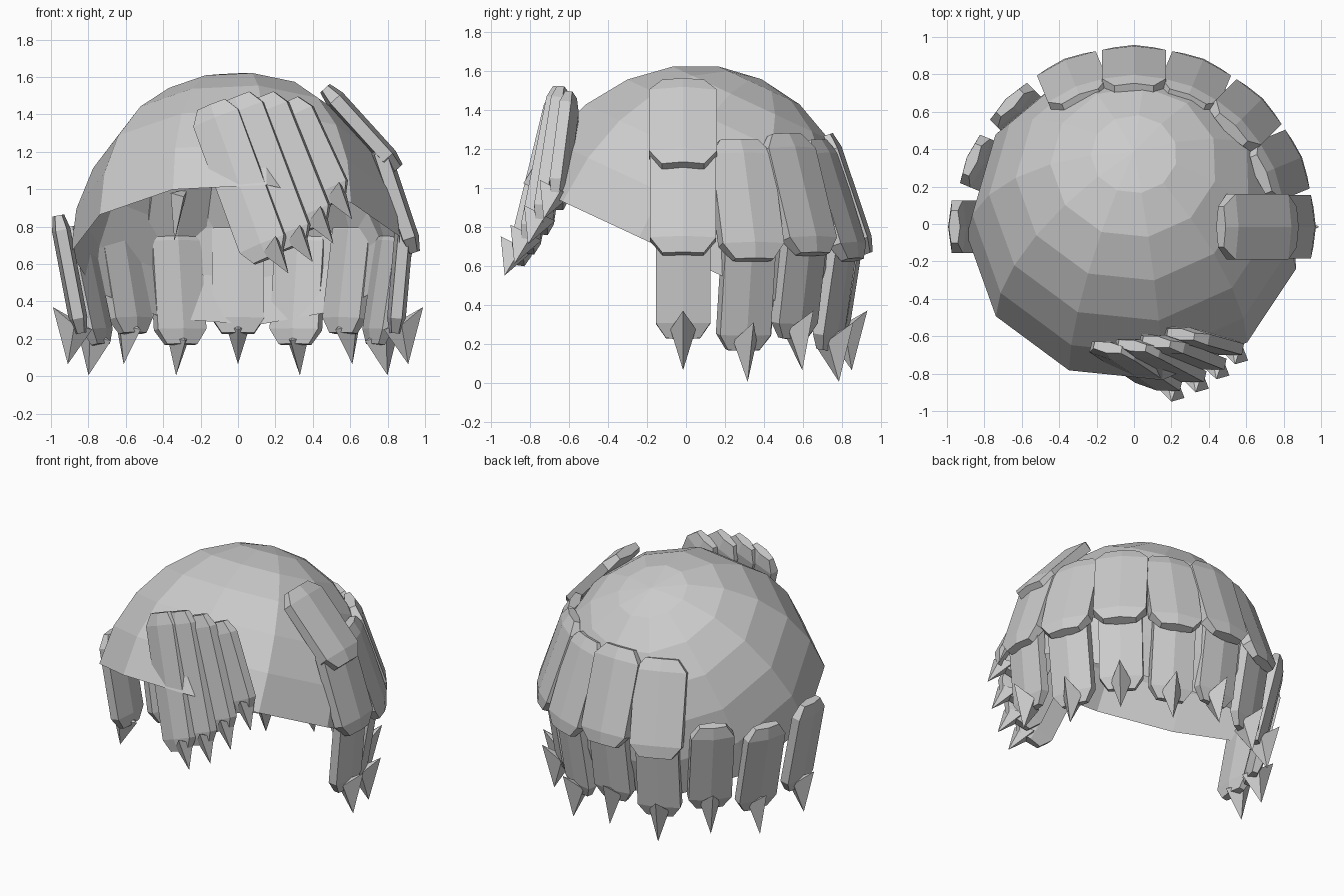
import bpy, bmesh, math
from mathutils import Vector, Matrix

cube = bpy.data.objects.get("Cube")
if cube:
    bpy.data.objects.remove(cube)

grey = bpy.data.materials.new("plain grey")
grey.use_nodes = True
COLOUR = (0.6, 0.6, 0.6, 1)
grey.diffuse_color = COLOUR
grey.node_tree.nodes["Principled BSDF"].inputs["Base Color"].default_value = COLOUR


def finish(name, bm):
    bmesh.ops.recalc_face_normals(bm, faces=bm.faces)
    mesh = bpy.data.meshes.new(name)
    bm.to_mesh(mesh)
    bm.free()
    mesh.materials.append(grey)
    obj = bpy.data.objects.new(name, mesh)
    bpy.context.collection.objects.link(obj)
    return obj


def lock(name, top, bottom, outward, width, thick):
    """Six-sided bar with a ridge along its middle and tapered ends."""
    top, bottom = Vector(top), Vector(bottom)
    axis = bottom - top
    side = axis.cross(Vector(outward)).normalized()
    out = side.cross(axis).normalized()
    taper = 0.08 / axis.length
    section = [(-0.5, -0.3), (0, -0.5), (0.5, -0.3), (0.5, 0.3), (0, 0.5), (-0.5, 0.3)]
    bm = bmesh.new()
    rings = []
    for t, size in ((0, 0.62), (taper, 1), (1 - taper, 1), (1, 0.62)):
        centre = top + axis * t
        rings.append([bm.verts.new(centre + side * u * width * size + out * v * thick * size)
                      for u, v in section])
    for a, b in zip(rings, rings[1:]):
        for i in range(6):
            j = (i + 1) % 6
            bm.faces.new((a[i], a[j], b[j], b[i]))
    bm.faces.new(rings[0])
    bm.faces.new(rings[-1])
    return finish(name, bm)


def claw(name, outer, inner, tip, width):
    """Pointed spike: a four-cornered base drawn down to a tip."""
    outer, inner, tip = Vector(outer), Vector(inner), Vector(tip)
    side = (tip - outer).cross(inner - outer).normalized() * width / 2
    middle = outer.lerp(inner, 0.55) - Vector((0, 0, 0.03))
    bm = bmesh.new()
    o, i, t, l, r = [bm.verts.new(p) for p in
                     (outer, inner, tip, middle + side, middle - side)]
    for tri in ((o, l, t), (l, i, t), (i, r, t), (r, o, t), (o, l, i), (o, i, r)):
        bm.faces.new(tri)
    return finish(name, bm)


# Cap: an open eleven-sided dome tipped backwards
bm = bmesh.new()
phase = math.radians(6.5)
profile = []
for k in range(7):
    a = math.radians(15 * k)
    r = 0.895 * math.sin(a)
    profile.append(bm.verts.new((r * math.sin(phase), r * math.cos(phase), math.cos(a))))
edges = [bm.edges.new(pair) for pair in zip(profile, profile[1:])]
bmesh.ops.spin(bm, geom=profile + edges, cent=(0, 0, 0), axis=(0, 0, 1),
               angle=math.tau, steps=11)
bmesh.ops.remove_doubles(bm, verts=bm.verts, dist=0.001)
bm.transform(Matrix.Translation((0, -0.035, 0.65))
             @ Matrix.Rotation(math.radians(-25), 4, "X"))
finish("dome_cap", bm)

# Hanging locks around the sides and back; the middle tier covers the lower tops
for k in range(9):
    angle = math.radians(22.5 * k)
    direction = Vector((math.cos(angle), math.sin(angle), 0))

    def at(radius, z):
        return direction * radius + Vector((0, -0.015, z))

    drop = 0.06 * (k % 2)
    pull = 0 if k in (0, 8) else 0.045
    top_radius = 0.895 if k < 6 else 0.96 - pull / 2
    lock(f"lower_lock_{k}", at(top_radius, 0.86 - drop), at(0.84 - pull, 0.23 - drop),
         direction, 0.28, 0.1)
    claw(f"lower_claw_{k}", at(0.99 - pull, 0.37 - drop), at(0.78 - pull, 0.25 - drop),
         at(0.91 - pull, 0.065 - drop), 0.13)
    if k < 6:
        lock(f"middle_lock_{k}", at(0.735, 1.27 - drop / 2), at(0.94, 0.66 - drop / 2),
             direction, 0.34, 0.11)

# Single high lock on the left side
lock("upper_lock", (0.465, -0.015, 1.54), (0.855, -0.015, 1.11), (1, 0, 0.9), 0.35, 0.11)

# Spike poking through inside the cap
claw("inner_spike", (-0.27, 0.72, 1.0), (-0.36, 0.62, 0.98), (-0.34, 0.64, 0.72), 0.08)

# Swept fringe of overlapping locks on the forehead
fringe = [((-0.14, -0.66, 1.45), (0.16, -0.86, 0.63)),
          ((-0.01, -0.65, 1.49), (0.29, -0.81, 0.69)),
          ((0.12, -0.63, 1.49), (0.40, -0.74, 0.79)),
          ((0.25, -0.59, 1.46), (0.50, -0.66, 0.92))]
for k, (top, bottom) in enumerate(fringe):
    lock(f"fringe_lock_{k}", top, bottom, (-0.25, -0.93, 0.2), 0.26, 0.1)
    end = Vector(bottom)
    claw(f"fringe_claw_{k}", end + Vector((0.04, -0.09, 0.12)),
         end + Vector((0.01, 0.07, 0.04)), end + Vector((0.11, -0.07, -0.08)), 0.12)
